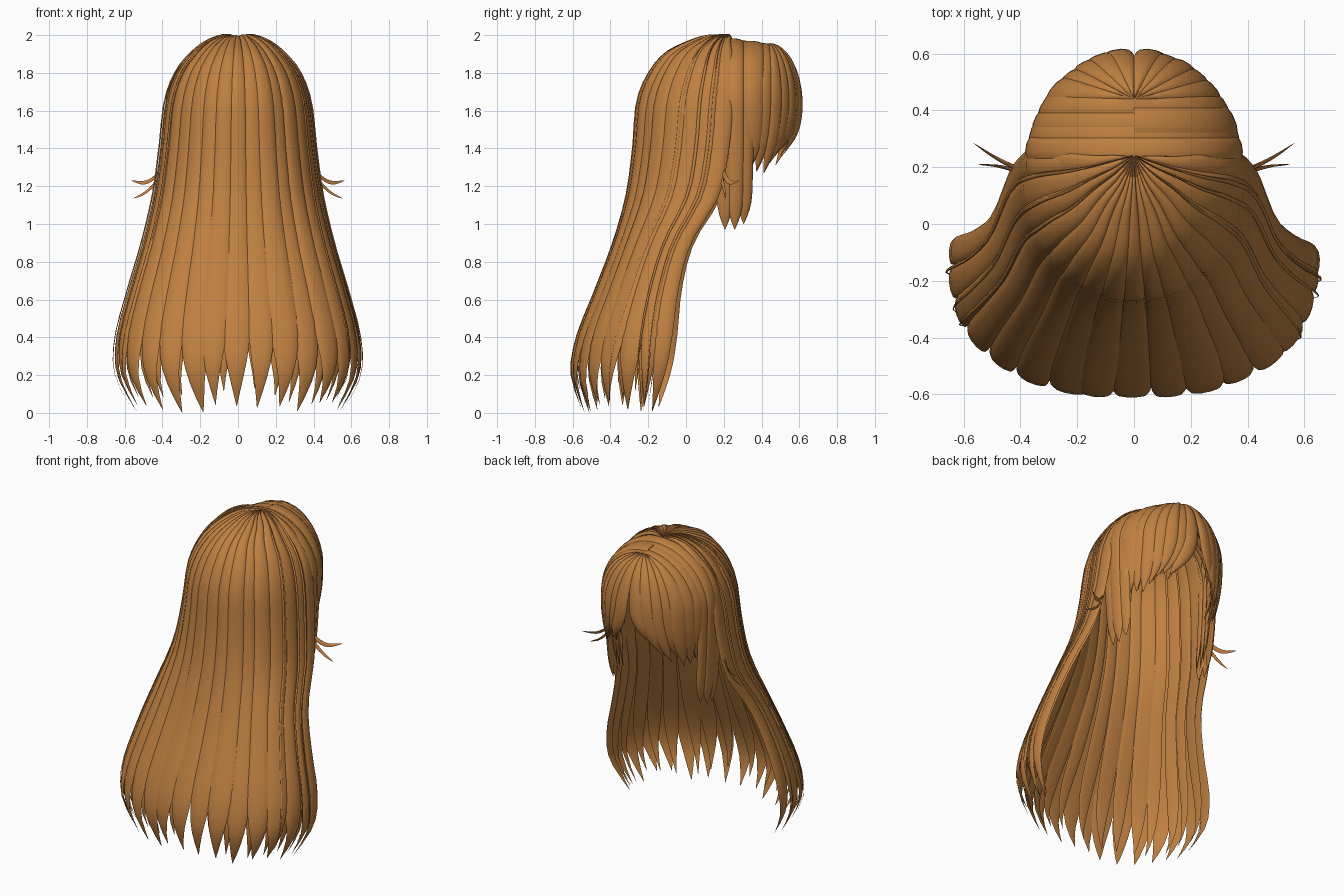
import bpy, bmesh, math, random
from mathutils import Vector

random.seed(4)
if "Cube" in bpy.data.objects:
    bpy.data.objects.remove(bpy.data.objects["Cube"])

# One warm brown for all hair
hair = bpy.data.materials.new("warm_brown_hair")
hair.use_nodes = True
COLOUR = (0.52, 0.215, 0.053, 1)
hair.diffuse_color = COLOUR
hair.node_tree.nodes["Principled BSDF"].inputs["Base Color"].default_value = COLOUR


def spline(rows, t):
    """Smooth interpolation through rows of values, t from 0 to 1."""
    last = len(rows) - 1
    f = min(max(t, 0), 1) * last
    i = min(int(f), last - 1)
    f -= i
    a, b, c, d = (rows[min(max(i + k, 0), last)] for k in (-1, 0, 1, 2))
    return [q + f / 2 * (r - p + f * (2 * p - 5 * q + 4 * r - s + f * (3 * (q - r) + s - p)))
            for p, q, r, s in zip(a, b, c, d)]


def add_strand(bm, surf, u, width, end=1, drift=0, offset=0, thick=0.015,
               taper=0.75, steps=32, ring=10):
    """Sweep a flattened tube along a surface and taper it to a point."""
    loops = []
    for i in range(steps + 1):
        g = i / steps
        t = g * end
        x = max(0, (g - taper) / (1 - taper))
        w = max(0.02, 1 - x ** 2.1)
        mid = u + drift * t ** 3
        loop = []
        for j in range(ring):
            a = math.tau * j / ring
            p = surf(mid + width * w * math.cos(a), t)
            out = (p - Vector((0, 0.1, min(p.z, 1.5)))).normalized()
            h = math.sin(a) * thick * (1 if math.sin(a) > 0 else 0.4) * w
            loop.append(bm.verts.new(p + out * (h + offset)))
        loops.append(loop)
    for la, lb in zip(loops, loops[1:]):
        for j in range(ring):
            k = (j + 1) % ring
            bm.faces.new((la[j], la[k], lb[k], lb[j]))
    bm.faces.new(loops[0])
    bm.faces.new(loops[-1])


def finish(bm, name):
    bmesh.ops.recalc_face_normals(bm, faces=bm.faces)
    mesh = bpy.data.meshes.new(name)
    bm.to_mesh(mesh)
    bm.free()
    mesh.materials.append(hair)
    obj = bpy.data.objects.new(name, mesh)
    bpy.context.collection.objects.link(obj)
    bpy.ops.object.select_all(action="DESELECT")
    obj.select_set(True)
    bpy.context.view_layer.objects.active = obj
    bpy.ops.object.shade_smooth_by_angle(angle=math.radians(60))


# Long hair envelope: height, half width, open edge y, outer y
LONG = [(1.965, .005, .235, .23), (1.978, .07, .23, .12), (1.95, .155, .22, .02),
        (1.89, .235, .22, -.1), (1.79, .315, .22, -.185), (1.64, .368, .21, -.245),
        (1.4, .395, .19, -.265), (1.15, .43, .14, -.3), (.9, .49, 0, -.37),
        (.65, .565, -.07, -.465), (.4, .63, -.1, -.565), (.2, .63, -.12, -.597),
        (0, .53, -.16, -.54)]


def long_surface(angle, t):
    z, half, edge, back = spline(LONG, t)
    s, c = math.sin(math.radians(angle)), math.cos(math.radians(angle))
    n = 2 + 0.55 * t * t
    r = (abs(s) ** n + abs(c) ** n) ** (-1 / n)
    return Vector((half * s * r, edge - (edge - back) * c * r, z))


def cap_surface(tip):
    """Strands leaving the parting, over the dome and down to a tip height."""
    def surf(angle, t):
        s, c = math.sin(math.radians(angle)), math.cos(math.radians(angle))
        root_y = min(max(0.2 + 0.4 * c, 0.22), 0.43)
        root = Vector((0, root_y, 1.97 - 0.14 * (root_y - 0.22)))
        a = min(t * 2, 1) * math.pi / 2
        d = max(0, t * 2 - 1)
        shrink = 1 - 0.1 * d * d
        p = root.lerp(Vector((0.37 * shrink * s, 0.2 + 0.4 * shrink * c, 0)), math.sin(a))
        p.z = 1.62 + (root.z - 1.62) * math.cos(a) - (1.62 - tip) * d
        return p
    return surf


# Outer long locks, overlapping like tiles
bm = bmesh.new()
COUNT = 17
for i in range(COUNT):
    u = -89 + 178 * i / (COUNT - 1)
    add_strand(bm, long_surface, u + random.uniform(-1, 1), random.uniform(6.4, 8),
               random.uniform(.97, 1), random.uniform(-3, 3),
               random.uniform(.002, .012), taper=random.uniform(.74, .8))
finish(bm, "long_outer_locks")

# Inner long locks, staggered behind the gaps
bm = bmesh.new()
for i in range(COUNT - 1):
    u = -84 + 168 * i / (COUNT - 2)
    add_strand(bm, long_surface, u, random.uniform(5, 6.5), random.uniform(.94, .98),
               random.uniform(-4, 4), -0.02, taper=random.uniform(.65, .76))
finish(bm, "long_inner_locks")

# Fine loose wisps at the sides
bm = bmesh.new()
for side in (-1, 1):
    for u in (58, 70, 82):
        add_strand(bm, long_surface, side * (u + random.uniform(-3, 3)), 1,
                   random.uniform(.94, 1), side * random.uniform(-4, 4), 0.024,
                   0.006, 0.6, ring=6)
finish(bm, "long_wisps")

# Fringe, side locks and their under layer
fringe, under, sidelocks = bmesh.new(), bmesh.new(), bmesh.new()
for side in (-1, 1):
    for i in range(7):
        u = 6.5 + 10 * i
        tip = 1.38 - 0.13 * (u / 66) + random.uniform(-.02, .05)
        add_strand(fringe, cap_surface(tip), side * u, random.uniform(6.5, 8.5),
                   drift=side * (22 - 3.4 * i), offset=random.uniform(0, .008),
                   taper=random.uniform(.58, .7))
        add_strand(under, cap_surface(tip + random.uniform(-.03, .06)), side * (u + 5), 4,
                   drift=side * (18 - 2.4 * i), offset=-0.016, taper=0.6)
    for i, tip in enumerate((1.0, 0.97, 0.97)):
        add_strand(sidelocks, cap_surface(tip), side * (73 + 8 * i), 6.5,
                   offset=0.004 * (i % 2), taper=0.87)
        add_strand(sidelocks, cap_surface(tip + 0.06), side * (77 + 6 * i), 3,
                   offset=-0.016, taper=0.7)
    # thin strands hanging in the parted gap
    for u, tip in ((5, 1.5), (11, 1.42)):
        add_strand(under, cap_surface(tip), side * u, 1.5, drift=side * 8,
                   offset=-0.012, thick=0.01, taper=0.5, ring=6)
finish(fringe, "fringe")
finish(under, "fringe_under_layer")
finish(sidelocks, "side_locks")

# Outward flicks beside the ears
FLICKS = [[(.36, .2, 1.55), (.385, .19, 1.38), (.42, .2, 1.27), (.49, .235, 1.22), (.565, .285, 1.23)],
          [(.36, .18, 1.5), (.385, .18, 1.34), (.42, .19, 1.24), (.485, .205, 1.17), (.555, .21, 1.135)]]
bm = bmesh.new()
for side in (-1, 1):
    for path in FLICKS:
        def flick_surface(u, t, path=path, side=side):
            x, y, z = spline(path, t)
            return Vector((side * (x - 0.3 * u), y + 0.3 * u, z + 0.8 * u))
        add_strand(bm, flick_surface, 0, 0.02, thick=0.01, taper=0.4, steps=16, ring=8)
finish(bm, "ear_flicks")
